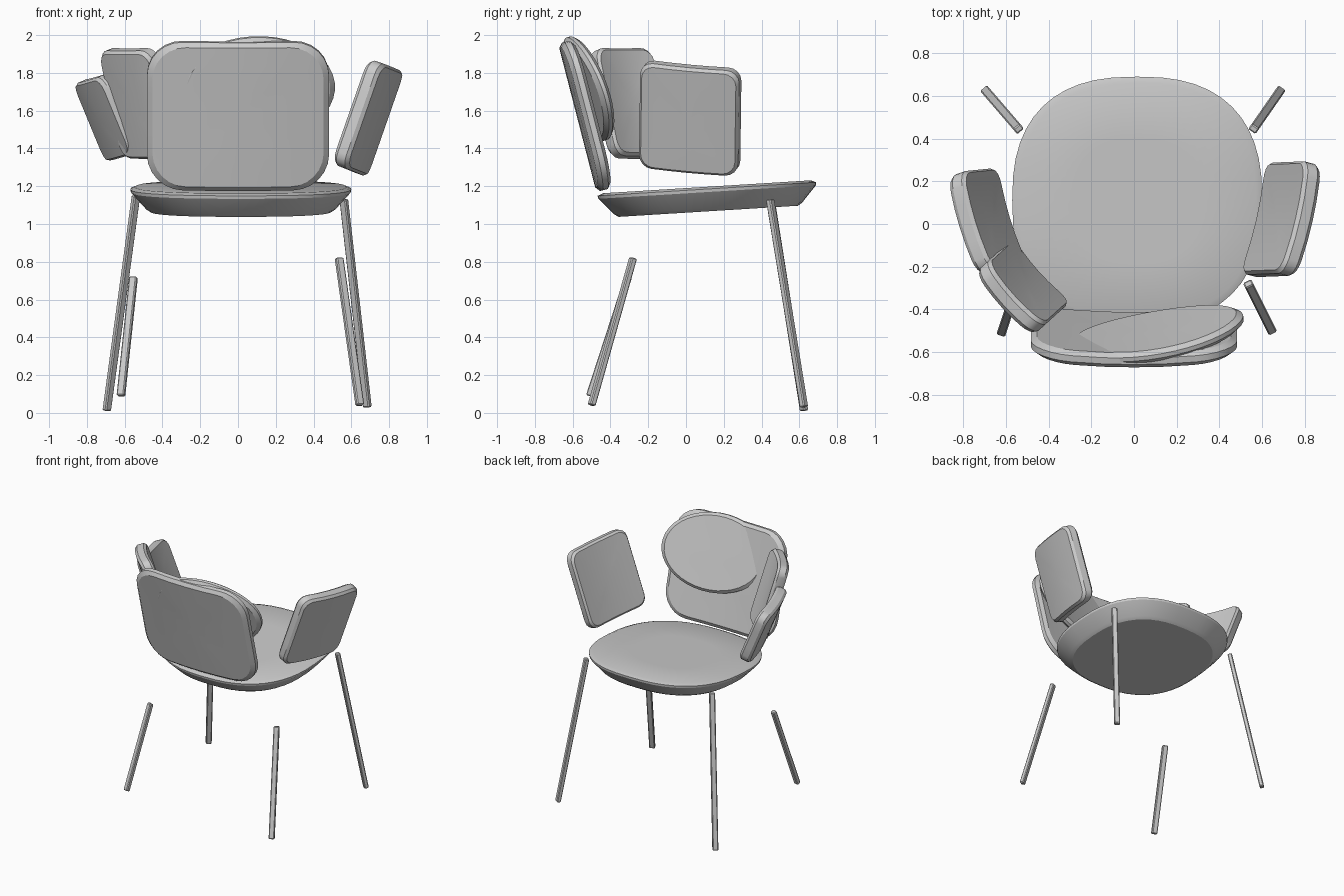
import bpy, bmesh, math
from mathutils import Vector, Matrix

if "Cube" in bpy.data.objects:
    bpy.data.objects.remove(bpy.data.objects["Cube"])


def superellipse(a, b, power, count):
    pts = []
    for i in range(count):
        t = 2 * math.pi * i / count
        c, s = math.cos(t), math.sin(t)
        pts.append((a * math.copysign(abs(c) ** (2 / power), c),
                    b * math.copysign(abs(s) ** (2 / power), s)))
    return pts


def rounded_rect(a, b, r, steps=6, side=4):
    corners = [(1, 1, 0), (-1, 1, 90), (-1, -1, 180), (1, -1, 270)]
    arcs = []
    for sx, sy, start in corners:
        arcs.append([(sx * (a - r) + r * math.cos(math.radians(start + 90 * k / steps)),
                      sy * (b - r) + r * math.sin(math.radians(start + 90 * k / steps)))
                     for k in range(steps + 1)])
    pts = []
    for i, arc in enumerate(arcs):
        pts += arc
        p, q = Vector(arc[-1]), Vector(arcs[(i + 1) % 4][0])
        pts += [tuple(p.lerp(q, k / side)) for k in range(1, side)]
    return pts


def frame(centre, u, v):
    u = Vector(u).normalized()
    v = Vector(v)
    v = (v - u * v.dot(u)).normalized()
    n = u.cross(v)
    m = Matrix((u, v, n)).transposed().to_4x4()
    m.translation = centre
    return m


def finish(name, bm, matrix, angle):
    bmesh.ops.recalc_face_normals(bm, faces=bm.faces)
    bm.transform(matrix)
    mesh = bpy.data.meshes.new(name)
    bm.to_mesh(mesh)
    bm.free()
    ob = bpy.data.objects.new(name, mesh)
    bpy.context.collection.objects.link(ob)
    bpy.ops.object.select_all(action='DESELECT')
    ob.select_set(True)
    bpy.context.view_layer.objects.active = ob
    bpy.ops.object.shade_smooth_by_angle(angle=math.radians(angle))
    return ob


def slab(name, outline, profile, matrix, bend=0.0, angle=30):
    """Rings of the outline, scaled and stacked by the profile, capped at both ends."""
    bm = bmesh.new()
    half = max(p[0] for p in outline)

    def vert(x, y, z):
        return bm.verts.new((x, y, z + bend * (0.5 - (x / half) ** 2)))

    rings = [[vert(x * s, y * s, z) for x, y in outline] for s, z in profile]
    n = len(outline)
    for r0, r1 in zip(rings, rings[1:]):
        for i in range(n):
            j = (i + 1) % n
            bm.faces.new((r0[i], r0[j], r1[j], r1[i]))
    for ring, z in ((rings[0], profile[0][1]), (rings[-1], profile[-1][1])):
        c = vert(0, 0, z)
        for i in range(n):
            bm.faces.new((ring[i], ring[(i + 1) % n], c))
    return finish(name, bm, matrix, angle)


def cushion(t, soft=0.02, inset=0.94):
    h = t / 2
    half = [(0.35, h), (0.7, h), (inset, h), (1.0, h - soft)]
    return half + [(s, -z) for s, z in reversed(half)]


# seat: wide shallow dish, rising slightly towards the back
slab("seat", superellipse(0.585, 0.58, 2.5, 48),
     [(0.5, 0), (0.95, 0), (1.0, -0.012), (0.995, -0.028),
      (0.86, -0.115), (0.82, -0.13), (0.4, -0.13)],
     frame((0.015, 0.11, 1.197), (1, 0, 0), (0, 1, 0.062)))

# backrest panel and the round cushion that cuts through it
slab("backrest", rounded_rect(0.482, 0.405, 0.19), cushion(0.07),
     frame((0, -0.525, 1.575), (1, 0, 0), (0, -0.25, 0.968)), bend=0.035)
slab("back_cushion", superellipse(0.415, 0.29, 2, 40), cushion(0.06, 0.02, 0.93),
     frame((0.105, -0.515, 1.72), (1, 0.18, -0.03), (0, -0.33, 0.94)), bend=0.02)

# side panels leaning outwards
panels = [
    ("right_arm_panel", 0.54, 0.59, (0.695, 0.02, 1.56), (0.22, 0.97, -0.09), (0.33, 0.02, 0.94)),
    ("left_arm_panel", 0.49, 0.445, (-0.69, 0.01, 1.565), (0.29, -0.95, 0.08), (-0.38, -0.04, 0.92)),
    ("left_rear_panel", 0.40, 0.595, (-0.525, -0.30, 1.64), (0.67, -0.74, 0), (-0.21, -0.19, 0.96)),
]
for name, w, h, centre, u, v in panels:
    slab(name, rounded_rect(w / 2, h / 2, 0.07, 4), cushion(0.085, 0.018, 0.95),
         frame(centre, u, v), bend=0.02)

# thin splayed legs
legs = [
    ("back_leg_left", (-0.695, 0.625, 0.012), (-0.54, 0.445, 1.15)),
    ("back_leg_right", (0.685, 0.625, 0.03), (0.56, 0.445, 1.13)),
    ("front_leg_left", (-0.62, -0.51, 0.09), (-0.553, -0.305, 0.72)),
    ("front_leg_right", (0.645, -0.50, 0.04), (0.535, -0.28, 0.82)),
]
for name, foot, top in legs:
    foot, top = Vector(foot), Vector(top)
    axis = top - foot
    side = axis.cross(Vector((0, 0, 1)))
    bm = bmesh.new()
    bmesh.ops.create_cube(bm, size=1, matrix=Matrix.Diagonal((0.042, axis.length, 0.032, 1)))
    bmesh.ops.bevel(bm, geom=bm.edges[:], offset=0.006, segments=1, affect='EDGES')
    finish(name, bm, frame((foot + top) / 2, side, axis), 30)
